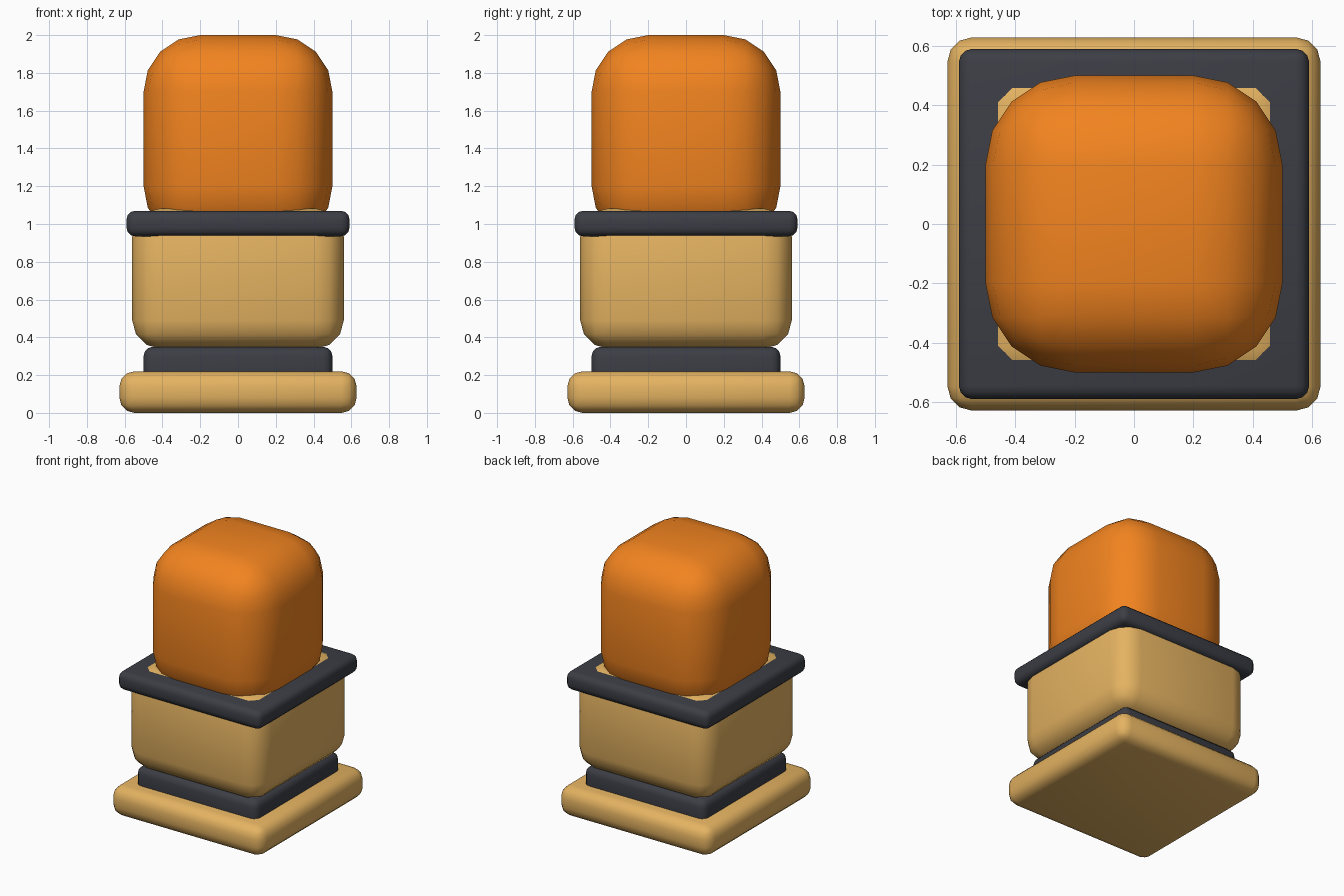
import bpy

if "Cube" in bpy.data.objects:
    bpy.data.objects.remove(bpy.data.objects["Cube"])


def material(name, color):
    mat = bpy.data.materials.new(name)
    mat.diffuse_color = (*color, 1)
    mat.use_nodes = True
    mat.node_tree.nodes["Principled BSDF"].inputs["Base Color"].default_value = mat.diffuse_color
    return mat


ORANGE = material("orange", (0.89, 0.23, 0.014))
TAN = material("tan", (0.78, 0.45, 0.12))
DARK = material("charcoal", (0.045, 0.048, 0.06))


def rounded_block(name, half, z0, z1, radius, segments, mat):
    """Square block with rounded edges, spanning z0 to z1."""
    bpy.ops.mesh.primitive_cube_add(size=1, location=(0, 0, (z0 + z1) / 2))
    obj = bpy.context.object
    obj.name = name
    obj.scale = (2 * half, 2 * half, z1 - z0)
    bpy.ops.object.transform_apply(location=False, rotation=False, scale=True)
    bevel = obj.modifiers.new("rounding", 'BEVEL')
    bevel.width = radius
    bevel.segments = segments
    obj.data.materials.append(mat)
    bpy.ops.object.shade_smooth()
    return obj


# Foot plate and the narrow neck above it
rounded_block("base_plate", 0.628, 0.0, 0.22, 0.08, 3, TAN)
rounded_block("lower_neck", 0.50, 0.13, 0.35, 0.05, 3, DARK)

# Main body with the collar around its top
rounded_block("body", 0.56, 0.34, 1.083, 0.15, 3, TAN)
rounded_block("collar", 0.59, 0.935, 1.07, 0.045, 3, DARK)

# Large rounded cap, sunk into the body
rounded_block("cap", 0.50, 0.90, 2.0, 0.30, 4, ORANGE)
